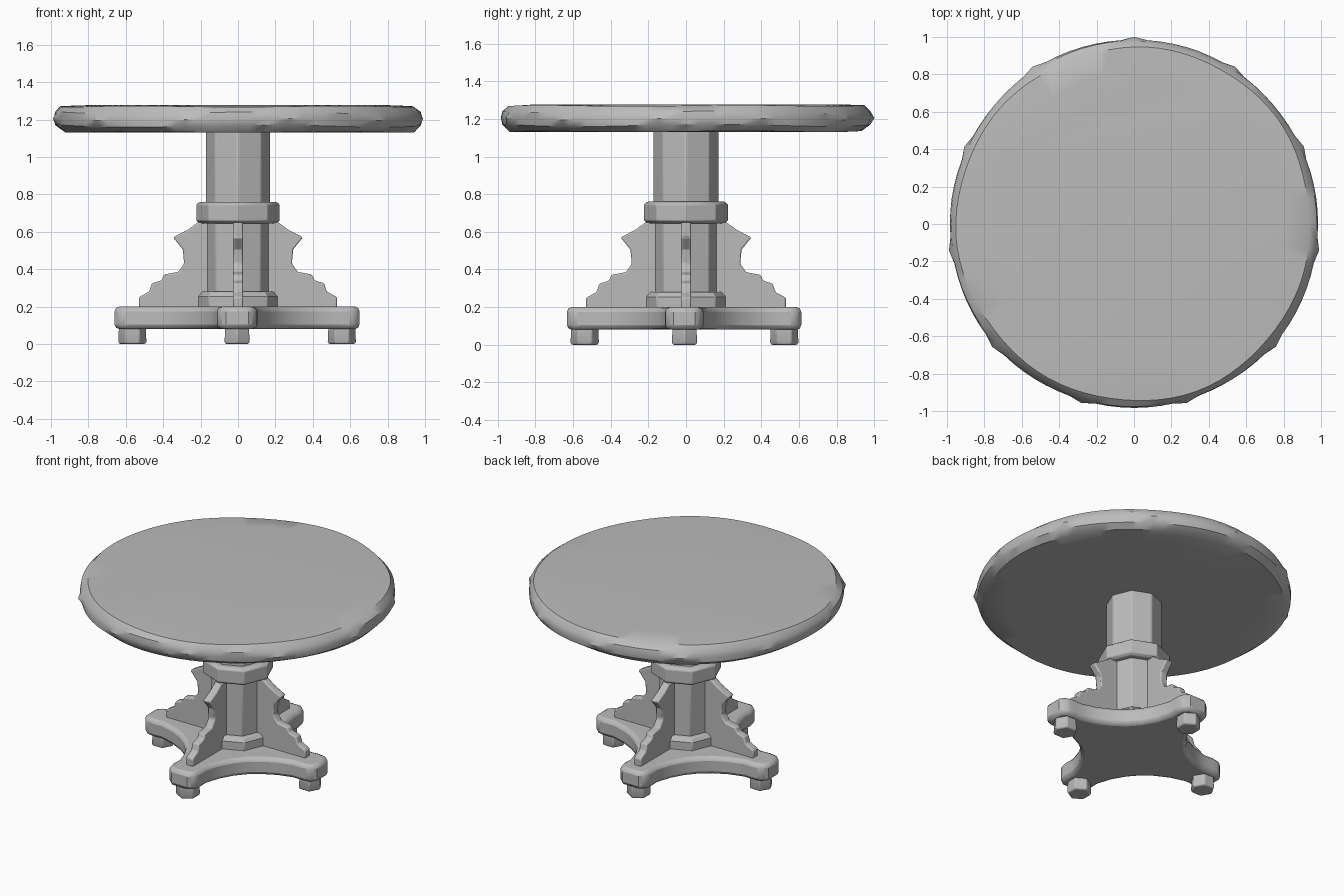
import bpy, bmesh, math, random
from mathutils import Matrix, Vector

random.seed(4)
cube = bpy.data.objects.get("Cube")
if cube:
    bpy.data.objects.remove(cube, do_unlink=True)

# One plain grey for the whole table
grey = bpy.data.materials.new("plain_grey")
grey.use_nodes = True
colour = (0.5, 0.5, 0.5, 1)
grey.diffuse_color = colour
grey.node_tree.nodes["Principled BSDF"].inputs["Base Color"].default_value = colour


def finish(name, bm, bevel=0, angle=30):
    bmesh.ops.recalc_face_normals(bm, faces=bm.faces)
    mesh = bpy.data.meshes.new(name)
    bm.to_mesh(mesh)
    bm.free()
    mesh.materials.append(grey)
    obj = bpy.data.objects.new(name, mesh)
    bpy.context.collection.objects.link(obj)
    if bevel:
        mod = obj.modifiers.new("worn_edges", "BEVEL")
        mod.width = bevel
        mod.segments = 2
        mod.limit_method = "ANGLE"
        mod.angle_limit = math.radians(40)
    bpy.ops.object.select_all(action="DESELECT")
    obj.select_set(True)
    bpy.context.view_layer.objects.active = obj
    bpy.ops.object.shade_smooth_by_angle(angle=math.radians(angle))
    return obj


def lathe(name, profile, sides, centre=(0, 0), turn=0.0, bevel=0, angle=30, shape=None):
    """Closed turned solid from (radius, height) pairs."""
    bm = bmesh.new()
    rings = []
    for level, (r, z) in enumerate(profile):
        ring = []
        for i in range(sides):
            a = turn + math.tau * i / sides
            dr, dz = shape(level, i, a) if shape else (0, 0)
            ring.append(bm.verts.new((centre[0] + (r + dr) * math.cos(a),
                                      centre[1] + (r + dr) * math.sin(a), z + dz)))
        rings.append(ring)
    for low, high in zip(rings, rings[1:]):
        for i in range(sides):
            j = (i + 1) % sides
            bm.faces.new((low[i], low[j], high[j], high[i]))
    bm.faces.new(rings[0])
    bm.faces.new(rings[-1])
    return finish(name, bm, bevel, angle)


def prism(name, points, offset, bevel):
    bm = bmesh.new()
    face = bm.faces.new([bm.verts.new(p) for p in points])
    made = bmesh.ops.extrude_face_region(bm, geom=[face])["geom"]
    bmesh.ops.translate(bm, vec=Vector(offset),
                        verts=[v for v in made if isinstance(v, bmesh.types.BMVert)])
    return finish(name, bm, bevel)


# Round top with a worn rim and small evenly spaced nicks
def worn_rim(level, i, a):
    wave = 0.006 * math.sin(3 * a + level) + 0.004 * math.sin(7 * a + 2 * level)
    if level in (0, 6):
        return 0, 0
    if level in (1, 5):
        return wave, 0.003 * math.sin(5 * a)
    nick = 0.016 if level == 3 and i % 8 == 0 else 0
    return 0.4 * wave + nick, 0.006 * math.sin(4 * a + 1)


lathe("table_top", [(0.80, 1.13), (0.935, 1.133), (0.978, 1.165), (0.984, 1.20),
                    (0.978, 1.235), (0.945, 1.27), (0.80, 1.277)],
      88, turn=math.pi / 2, angle=35, shape=worn_rim)

# Eight-sided column with its two collars
lathe("column", [(0.174, 0.18), (0.174, 1.14)], 8, bevel=0.008)
lathe("upper_collar", [(0.205, 0.645), (0.224, 0.66), (0.224, 0.745), (0.205, 0.76)],
      8, bevel=0.005)
lathe("lower_collar", [(0.222, 0.19), (0.222, 0.255), (0.20, 0.28)], 8, bevel=0.005)

# Four-armed base with hollow sides
half_arm = [(0.24, 0.24), (0.31, 0.183), (0.40, 0.135), (0.50, 0.105),
            (0.56, 0.108), (0.625, 0.10), (0.655, 0.06)]
arm = [(d, -w) for d, w in half_arm] + [(d, w) for d, w in reversed(half_arm[1:])]
outline = []
for k in range(4):
    turn = Matrix.Rotation(k * math.pi / 2, 3, "Z")
    for d, w in arm:
        p = turn @ Vector((d, w, 0.08))
        outline.append((p.x - 0.005, p.y * 0.95 - 0.01, p.z))
prism("base", outline, (0, 0, 0.12), 0.025)

# Scrolled brackets and feet, one on each arm
scroll = [(0.14, 0.19), (0.53, 0.19), (0.53, 0.25), (0.475, 0.28), (0.46, 0.325),
          (0.41, 0.34), (0.395, 0.372), (0.32, 0.385), (0.288, 0.43), (0.295, 0.505),
          (0.347, 0.57), (0.27, 0.61), (0.215, 0.65), (0.14, 0.65)]
for k, side in enumerate(("left", "back", "right", "front")):
    bracket = prism(side + "_bracket", [(d, -0.027, z) for d, z in scroll],
                    (0, 0.054, 0), 0.008)
    bracket.rotation_euler.z = k * math.pi / 2
    a = k * math.pi / 2
    lathe(side + "_foot", [(0.07, 0), (0.077, 0.012), (0.073, 0.1)], 6,
          centre=(0.56 * math.cos(a) - 0.005, 0.53 * math.sin(a) - 0.008),
          turn=a, bevel=0.006)
